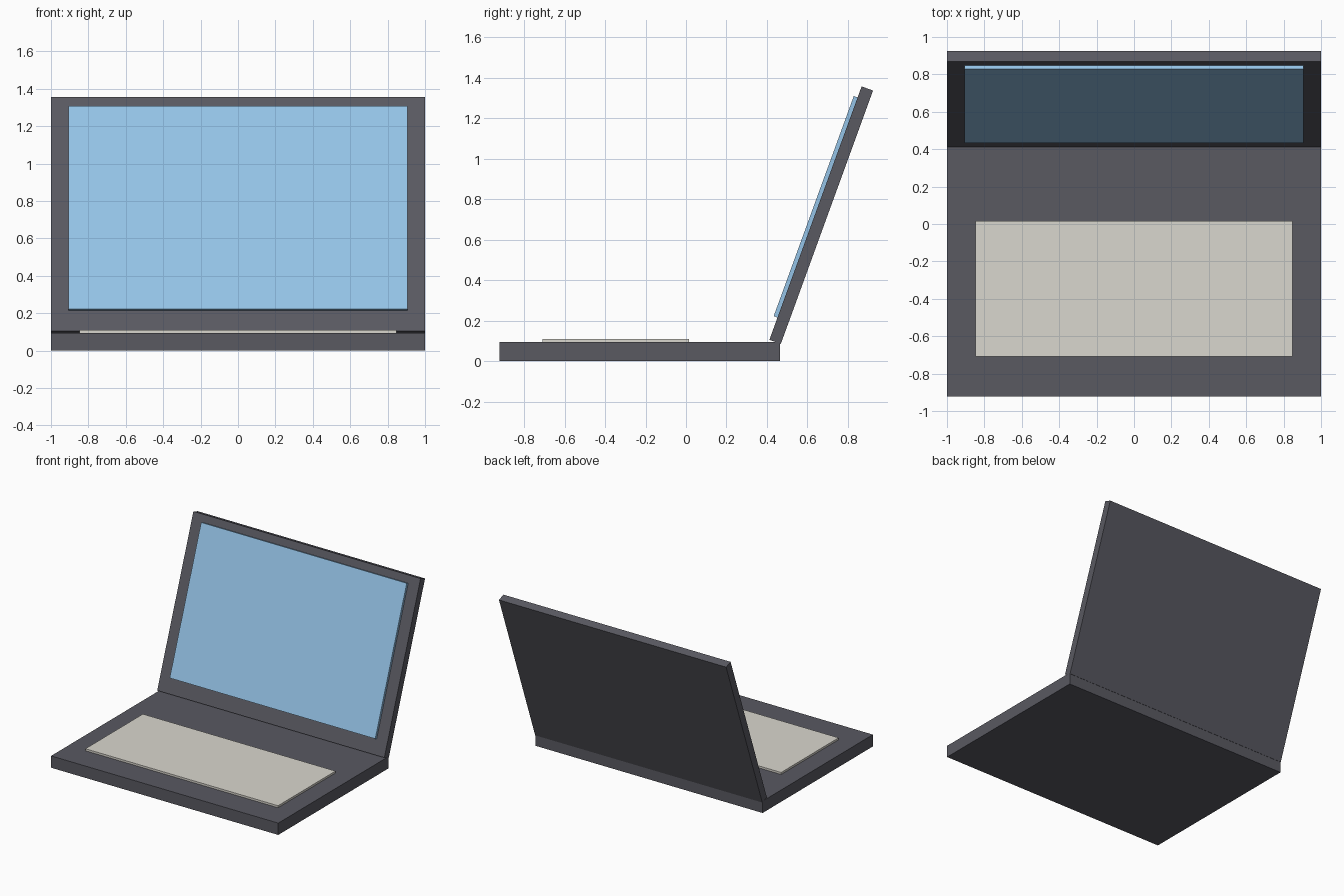
import bpy
from math import radians
from mathutils import Matrix, Vector

cube = bpy.data.objects.get("Cube")
if cube:
    bpy.data.objects.remove(cube, do_unlink=True)


def material(name, rgb):
    mat = bpy.data.materials.new(name)
    mat.use_nodes = True
    color = (*rgb, 1.0)
    mat.diffuse_color = color
    mat.node_tree.nodes["Principled BSDF"].inputs["Base Color"].default_value = color
    return mat


def box(name, low, high, mat, frame=Matrix()):
    """Box between two corners, given in the axes of frame."""
    low, high = Vector(low), Vector(high)
    bpy.ops.mesh.primitive_cube_add(size=1)
    obj = bpy.context.object
    obj.name = obj.data.name = name
    size = Matrix.Diagonal((*(high - low), 1))
    obj.data.transform(Matrix.Translation((low + high) / 2) @ size)
    obj.matrix_world = frame
    obj.data.materials.append(mat)
    return obj


charcoal = material("charcoal", (0.1, 0.1, 0.12))
sky_blue = material("sky blue", (0.3, 0.55, 0.8))
cream = material("cream", (0.7, 0.68, 0.62))

# Base slab with a raised keyboard panel
BASE_TOP = 0.094
box("base", (-1, -0.922, 0), (1, 0.465, BASE_TOP), charcoal)
box("keyboard", (-0.848, -0.708, BASE_TOP), (0.848, 0.015, 0.11), cream)

# Lid leaning back about its lower front edge, with a raised screen
lid_frame = Matrix.Translation((0, 0.412, 0.105)) @ Matrix.Rotation(radians(-20), 4, "X")
box("lid", (-1, 0, 0), (1, 0.06, 1.332), charcoal, lid_frame)
box("screen", (-0.905, -0.02, 0.117), (0.905, 0, 1.274), sky_blue, lid_frame)
